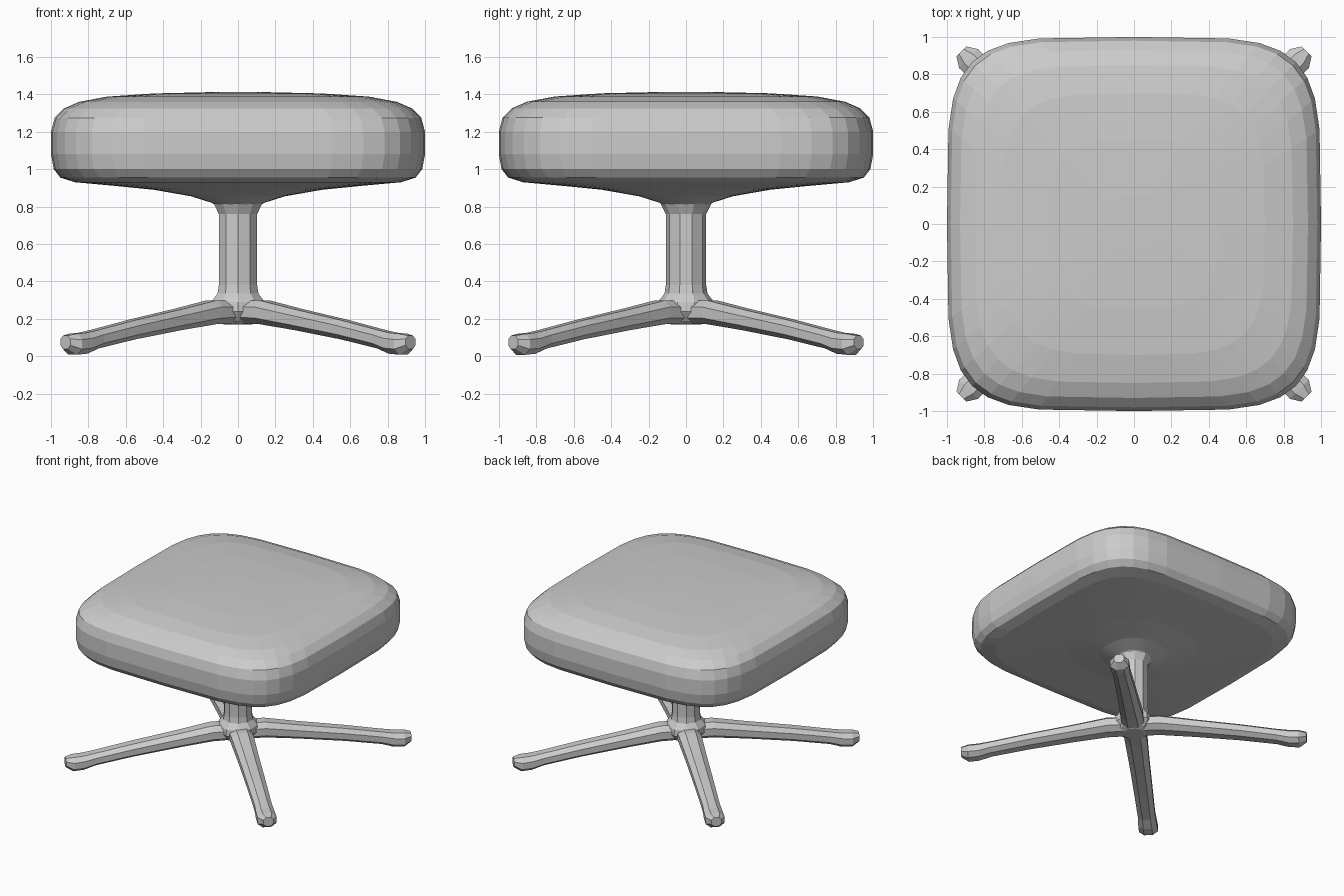
import bpy
import bmesh
from math import sin, cos, pi, sqrt, copysign
from mathutils import Vector, Matrix

cube = bpy.data.objects.get("Cube")
if cube:
    bpy.data.objects.remove(cube, do_unlink=True)

GREY = (0.6, 0.6, 0.6, 1)
grey = bpy.data.materials.new("plain grey")
grey.use_nodes = True
grey.diffuse_color = GREY
grey.node_tree.nodes["Principled BSDF"].inputs["Base Color"].default_value = GREY


def outline(count, power, turn=0):
    """Unit superellipse: power 2 is a circle, higher is squarer."""
    def bend(v):
        return copysign(abs(v) ** (2 / power), v) if abs(v) > 1e-6 else 0
    angles = [2 * pi * (i + turn) / count for i in range(count)]
    return [(bend(cos(a)), bend(sin(a))) for a in angles]


def skin(name, rings):
    """Bridge equal rings of points into a closed, flat-shaded solid."""
    bm = bmesh.new()
    loops = [[bm.verts.new(p) for p in ring] for ring in rings]
    n = len(loops[0])
    for low, high in zip(loops, loops[1:]):
        for i in range(n):
            j = (i + 1) % n
            bm.faces.new((low[i], low[j], high[j], high[i]))
    bm.faces.new(loops[0][::-1])
    bm.faces.new(loops[-1])
    bmesh.ops.recalc_face_normals(bm, faces=bm.faces[:])
    mesh = bpy.data.meshes.new(name)
    bm.to_mesh(mesh)
    bm.free()
    mesh.materials.append(grey)
    obj = bpy.data.objects.new(name, mesh)
    bpy.context.collection.objects.link(obj)
    return obj


def stack(name, profile, count, turn=0):
    """Stack outlines given as (half width, height, squareness)."""
    return skin(name, [[(r * x, r * y, z) for x, y in outline(count, p, turn)]
                       for r, z, p in profile])


# Padded square cushion, its underside drawn down to the column
stack("cushion", [
    (0.11, 0.80, 2), (0.14, 0.82, 2), (0.25, 0.855, 2.2), (0.45, 0.89, 2.6),
    (0.65, 0.91, 3.4), (0.87, 0.93, 4.4), (0.95, 0.955, 4.8),
    (0.985, 1.0, 4.8), (1.0, 1.08, 4.8), (1.0, 1.2, 4.8),
    (0.98, 1.275, 4.8), (0.93, 1.325, 4.6), (0.85, 1.36, 4.4),
    (0.7, 1.388, 4), (0.45, 1.405, 3.6), (0.15, 1.412, 3)], 32)

# Faceted column with a flared foot and a collar under the cushion
stack("column", [
    (0.08, 0.17, 2), (0.12, 0.19, 2), (0.155, 0.24, 2), (0.15, 0.29, 2),
    (0.115, 0.335, 2), (0.108, 0.38, 2), (0.108, 0.76, 2),
    (0.135, 0.815, 2), (0.14, 0.84, 2)], 10, 0.5)

# Four sloping diagonal legs: distance, centre height, half width, half depth
LEG = [(0.02, 0.235, 0.09, 0.065), (0.2, 0.235, 0.09, 0.068),
       (0.45, 0.197, 0.082, 0.06), (0.8, 0.143, 0.075, 0.055),
       (1.08, 0.092, 0.07, 0.053), (1.17, 0.07, 0.075, 0.06),
       (1.25, 0.064, 0.077, 0.06), (1.305, 0.075, 0.04, 0.038)]
NAMES = ["back_left_leg", "back_right_leg", "front_right_leg", "front_left_leg"]
for k, name in enumerate(NAMES):
    spin = Matrix.Rotation(pi / 4 + k * pi / 2, 3, "Z")
    skin(name, [[spin @ Vector((d, w * x, z + h * y))
                 for x, y in outline(8, 2.3, 0.5)] for d, z, w, h in LEG])
